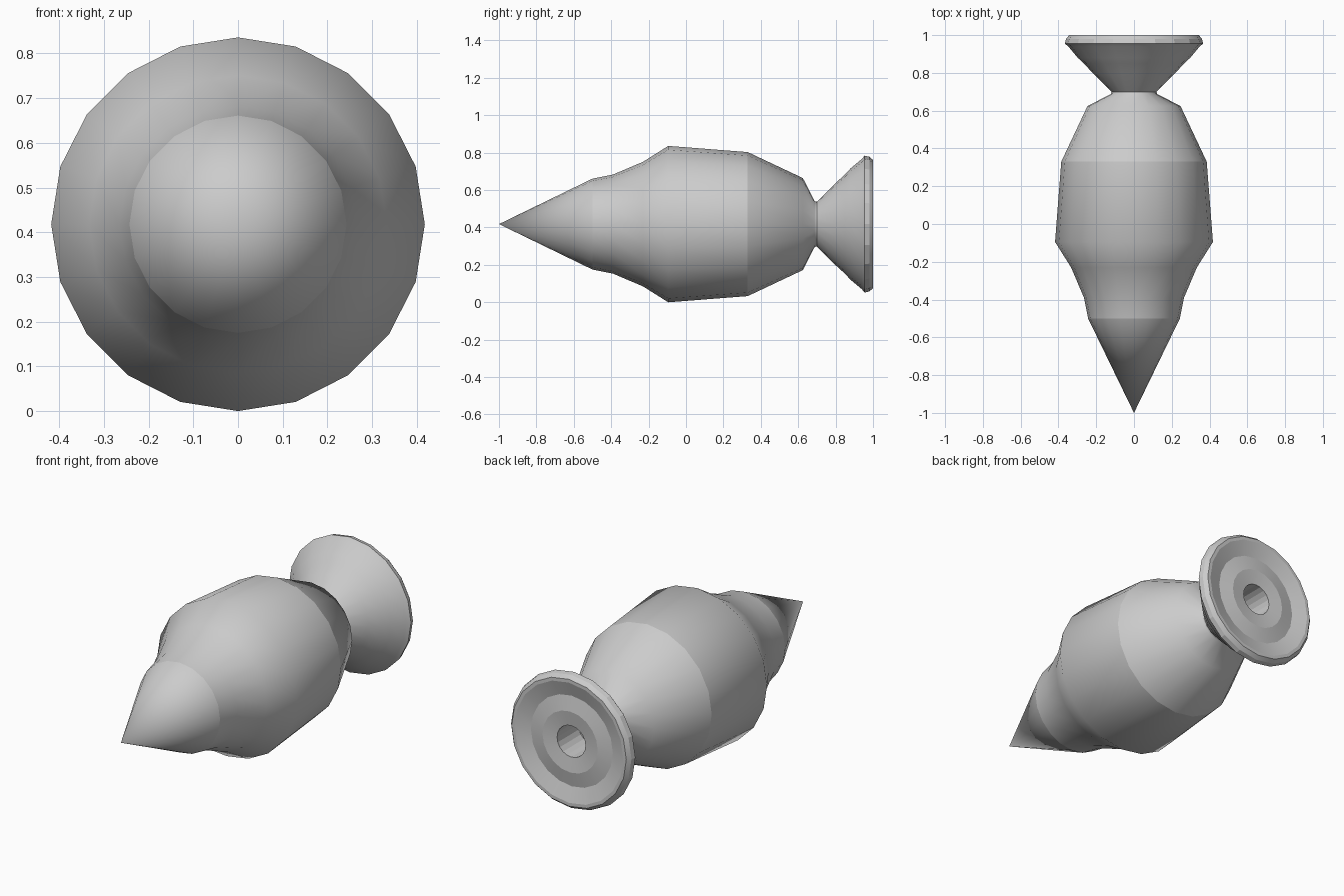
import bpy, bmesh
from math import sin, cos, tau, radians

if "Cube" in bpy.data.objects:
    bpy.data.objects.remove(bpy.data.objects["Cube"])

SIDES = 20
CENTRE_Z = 0.418


def lathe(name, profile, smooth_angle=None):
    """Revolve (y, radius) points about the long axis; radius 0 makes a pole."""
    bm = bmesh.new()
    rings = []
    for y, r in profile:
        if r == 0:
            rings.append([bm.verts.new((0, y, CENTRE_Z))] * SIDES)
        else:
            rings.append([bm.verts.new((r * sin(tau * j / SIDES), y,
                                        CENTRE_Z + r * cos(tau * j / SIDES)))
                          for j in range(SIDES)])
    for a, b in zip(rings, rings[1:]):
        for j in range(SIDES):
            k = (j + 1) % SIDES
            corners = list(dict.fromkeys((a[j], a[k], b[k], b[j])))
            bm.faces.new(corners)
    mesh = bpy.data.meshes.new(name)
    bm.to_mesh(mesh)
    bm.free()
    obj = bpy.data.objects.new(name, mesh)
    bpy.context.collection.objects.link(obj)
    mesh.shade_smooth()
    if smooth_angle:
        mesh.set_sharp_from_angle(angle=radians(smooth_angle))
    return obj


# Pointed nose
lathe("nose_cone", [(-1, 0), (-0.5, 0.243)])

# Stepped shoulder and barrel
lathe("barrel", [(-0.5, 0.243), (-0.39, 0.265), (-0.23, 0.333),
                 (-0.095, 0.418), (0.33, 0.385)])

# Tapering tail down to the throat
lathe("tail", [(0.33, 0.385), (0.625, 0.246), (0.688, 0.122), (0.7, 0.12)])

# Flared bell with ridged end face and a central bore
lathe("nozzle", [(0.685, 0.12), (0.7, 0.12), (0.80, 0.22), (0.85, 0.265),
                 (0.88, 0.298), (0.94, 0.348), (0.955, 0.366), (0.98, 0.36),
                 (1.0, 0.343), (1.0, 0.325), (0.975, 0.245), (0.99, 0.165),
                 (0.98, 0.085), (0.80, 0.085), (0.80, 0)], 16)
